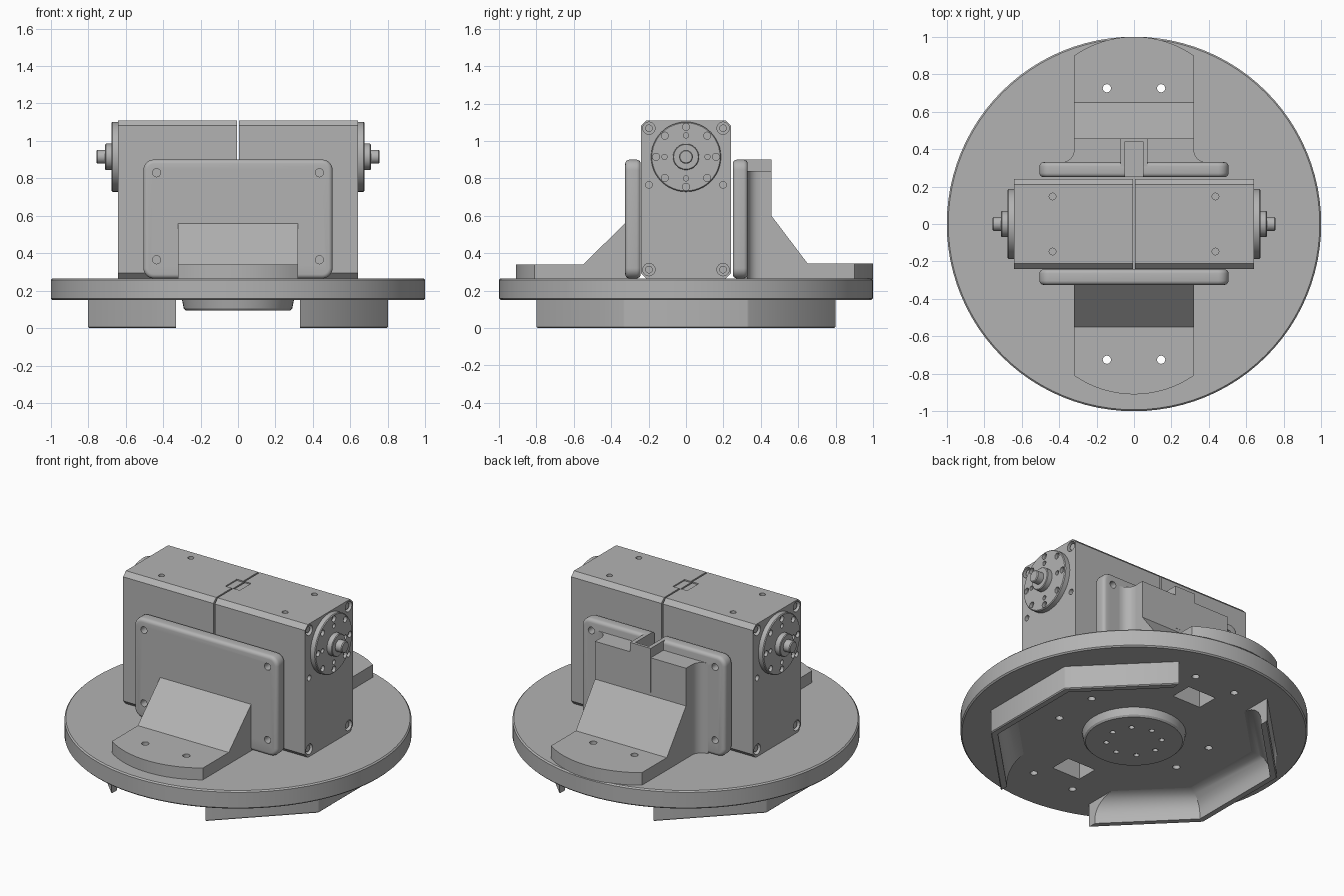
import bpy, bmesh
from math import sin, cos, pi, radians
from mathutils import Vector

if "Cube" in bpy.data.objects:
    bpy.data.objects.remove(bpy.data.objects["Cube"], do_unlink=True)

grey = bpy.data.materials.new("plain grey")
grey.use_nodes = True
grey.diffuse_color = (0.45, 0.45, 0.45, 1)
grey.node_tree.nodes["Principled BSDF"].inputs["Base Color"].default_value = grey.diffuse_color


def activate(ob):
    bpy.ops.object.select_all(action='DESELECT')
    ob.select_set(True)
    bpy.context.view_layer.objects.active = ob


def place(axis, a, b, t):
    """Plane coordinates a, b and depth t to x, y, z."""
    return {'x': (t, a, b), 'y': (a, t, b), 'z': (a, b, t)}[axis]


def loft(name, loops, axis):
    """Solid through a list of (outline, depth) rings."""
    bm = bmesh.new()
    rings = [[bm.verts.new(place(axis, a, b, t)) for a, b in pts] for pts, t in loops]
    for low, high in zip(rings, rings[1:]):
        for i in range(len(low)):
            j = (i + 1) % len(low)
            bm.faces.new((low[i], low[j], high[j], high[i]))
    bm.faces.new(rings[0])
    bm.faces.new(rings[-1])
    bmesh.ops.recalc_face_normals(bm, faces=bm.faces)
    mesh = bpy.data.meshes.new(name)
    bm.to_mesh(mesh)
    bm.free()
    mesh.materials.append(grey)
    ob = bpy.data.objects.new(name, mesh)
    bpy.context.collection.objects.link(ob)
    return ob


def prism(name, pts, axis, t0, t1):
    return loft(name, [(pts, t0), (pts, t1)], axis)


def circle(r, a=0, b=0, n=24, turn=0):
    return [(a + r * cos(2 * pi * i / n + turn), b + r * sin(2 * pi * i / n + turn)) for i in range(n)]


def octagon(apothem):
    return circle(apothem / cos(pi / 8), n=8, turn=pi / 8)


def rect(a0, a1, b0, b1):
    return [(a0, b0), (a1, b0), (a1, b1), (a0, b1)]


def rounded(a0, a1, b0, b1, r, n=6):
    pts = []
    for k, (a, b) in enumerate(rect(a0 + r, a1 - r, b0 + r, b1 - r)):
        for i in range(n + 1):
            t = pi + k * pi / 2 + i * pi / 2 / n
            pts.append((a + r * cos(t), b + r * sin(t)))
    return pts


def bevel(ob, width, segments=1):
    activate(ob)
    m = ob.modifiers.new("bevel", 'BEVEL')
    m.width, m.segments, m.limit_method = width, segments, 'ANGLE'
    bpy.ops.object.modifier_apply(modifier=m.name)
    return ob


def cut(ob, *cutters):
    """Subtract separate cutters from a part, then discard them."""
    for c in cutters:
        c.hide_render = True
        activate(ob)
        m = ob.modifiers.new("cut", 'BOOLEAN')
        m.operation, m.solver, m.object = 'DIFFERENCE', 'EXACT', c
        bpy.ops.object.modifier_apply(modifier=m.name)
        bpy.data.objects.remove(c, do_unlink=True)
    return ob


def holes(axis, centres, r, t0, t1, n=16):
    """One cutter made of several cylinders."""
    parts = [prism("hole_cutter", circle(r, a, b, n), axis, t0, t1) for a, b in centres]
    activate(parts[0])
    for p in parts:
        p.select_set(True)
    bpy.ops.object.join()
    return parts[0]


def corners(a, b):
    return [(a, b), (-a, b), (a, -b), (-a, -b)]


Z0 = 0.265
foot_holes = corners(0.145, 0.725)

# Turntable plate
plate = bevel(prism("base_disc", circle(1, n=96), 'z', 0.15, Z0), 0.008)
cut(plate, holes('z', foot_holes + corners(0.44, 0.145), 0.022, 0.1, 0.3),
    prism("front_slot", rect(-0.1, 0.1, -0.61, -0.47), 'z', 0.1, 0.3),
    prism("back_slot", rect(-0.1, 0.1, 0.47, 0.61), 'z', 0.1, 0.3))

# Octagonal skirt with a filleted inside and open front and back
skirt = bevel(prism("lower_skirt", octagon(0.8), 'z', 0, 0.155), 0.006)
fillet = [(octagon(0.76), -0.05), (octagon(0.76), 0.03)]
for i in range(1, 7):
    t = i * pi / 12
    fillet.append((octagon(0.64 + 0.12 * cos(t)), 0.03 + 0.122 * sin(t)))
fillet.append((octagon(0.64), 0.2))
cut(skirt, loft("cavity_cutter", fillet, 'z'),
    prism("gap_cutter", rect(-0.33, 0.33, -1, 1), 'z', -0.1, 0.2))

# Centre boss under the plate
boss = loft("bearing_boss", [(circle(0.28, n=48), 0.095), (circle(0.29, n=48), 0.105),
                             (circle(0.3, n=48), 0.155)], 'z')
cut(boss, holes('z', circle(0.16, n=8), 0.016, 0.05, 0.13))

# Pair of motors with output horns
for s, side in ((1, "left"), (-1, "right")):
    c = 0.028
    outline = [(-0.24 + c, Z0), (0.24 - c, Z0), (0.24, Z0 + c), (0.24, 1.11 - c),
               (0.24 - c, 1.11), (-0.24 + c, 1.11), (-0.24, 1.11 - c), (-0.24, Z0 + c)]
    body = prism(side + "_motor_body", outline, 'x', s * 0.005, s * 0.64)
    big = [(y, z) for y in (-0.198, 0.198) for z in (0.312, 1.068)]
    cut(body, holes('x', big, 0.033, s * 0.6, s * 0.7),
        holes('x', [(-0.198, 0.765), (0.198, 0.765)], 0.018, s * 0.6, s * 0.7),
        holes('z', [(s * 0.435, 0.147), (s * 0.435, -0.147)], 0.018, 1.06, 1.2),
        prism("notch", rect(s * -0.02, s * 0.05, -0.055, 0.06), 'z', 1.102, 1.2))
    # Corner screws sit inside their recesses
    for y, z in big:
        prism(side + "_corner_screw", circle(0.02, y, z), 'x', s * 0.59, s * 0.63)
    zc = 0.915
    horn = bevel(prism(side + "_horn_disc", circle(0.187, 0, zc, 48), 'x', s * 0.63, s * 0.675), 0.005)
    cut(horn, holes('x', circle(0.16, 0, zc, 8), 0.019, s * 0.655, s * 0.7),
        holes('x', circle(0.115, 0, zc, 4), 0.014, s * 0.655, s * 0.7))
    bevel(prism(side + "_horn_collar", circle(0.07, 0, zc, 32), 'x', s * 0.67, s * 0.71), 0.004)
    bevel(prism(side + "_shaft", circle(0.037, 0, zc, 24), 'x', s * 0.70, s * 0.755), 0.005)


def bracket_plate(name, y0, y1):
    ob = prism(name, rounded(-0.505, 0.505, Z0, 0.9, 0.055), 'y', y0, y1)
    bevel(ob, 0.022, 4)
    spots = [(x, z) for x in (-0.435, 0.435) for z in (0.365, 0.83)]
    return cut(ob, holes('y', spots, 0.022, -0.5, 0.5))


def foot(name, s, y_in, y_centre, top):
    """Flat foot with a round outer end; s is -1 at the front, 1 at the back."""
    r, span = 0.56, radians(34.8)
    arc = [(r * sin(t), s * (y_centre + r * cos(t)))
           for t in (span * (1 - i / 8) for i in range(17))]
    pts = [(-0.32, s * y_in), (0.32, s * y_in)] + arc
    ob = prism(name, pts, 'z', Z0 - 0.002, top)
    return cut(ob, holes('z', [h for h in foot_holes if h[1] * s > 0], 0.022, 0.1, 0.5))


# Front bracket
bracket_plate("front_bracket_plate", -0.325, -0.242)
foot("front_foot", -1, 0.3, 0.35, 0.34)
prism("front_gusset", [(-0.3, Z0), (-0.55, Z0), (-0.55, 0.34), (-0.325, 0.56), (-0.3, 0.56)],
      'x', -0.32, 0.32)


# Back bracket, with a cable channel cut through its upper middle
def channel():
    return prism("channel_cutter", rect(-0.047, 0.047, 0.2, 0.44), 'z', 0.6, 1)


cut(bracket_plate("back_bracket_plate", 0.25, 0.33), channel())
foot("back_foot", 1, 0.3, 0.44, 0.345)
cut(prism("back_gusset", [(0.3, Z0), (0.65, Z0), (0.65, 0.345), (0.457, 0.6), (0.457, 0.84), (0.3, 0.84)],
          'x', -0.32, 0.32), channel())
cut(prism("cable_channel", rect(-0.072, 0.072, 0.3, 0.458), 'z', 0.62, 0.9), channel())
for s, side in ((1, "left"), (-1, "right")):
    flare = [(s * (0.385 - 0.065 * sin(i * pi / 12)), 0.395 - 0.065 * cos(i * pi / 12)) for i in range(7)]
    prism(side + "_back_fillet", flare + [(s * 0.31, 0.395), (s * 0.31, 0.325), (s * 0.385, 0.325)],
          'z', Z0, 0.84)

# Smooth the round faces, keep the edges crisp
for ob in bpy.context.collection.objects:
    if ob.type == 'MESH' and ob.data.materials and ob.data.materials[0] == grey:
        activate(ob)
        bpy.ops.object.shade_smooth_by_angle(angle=radians(24))
